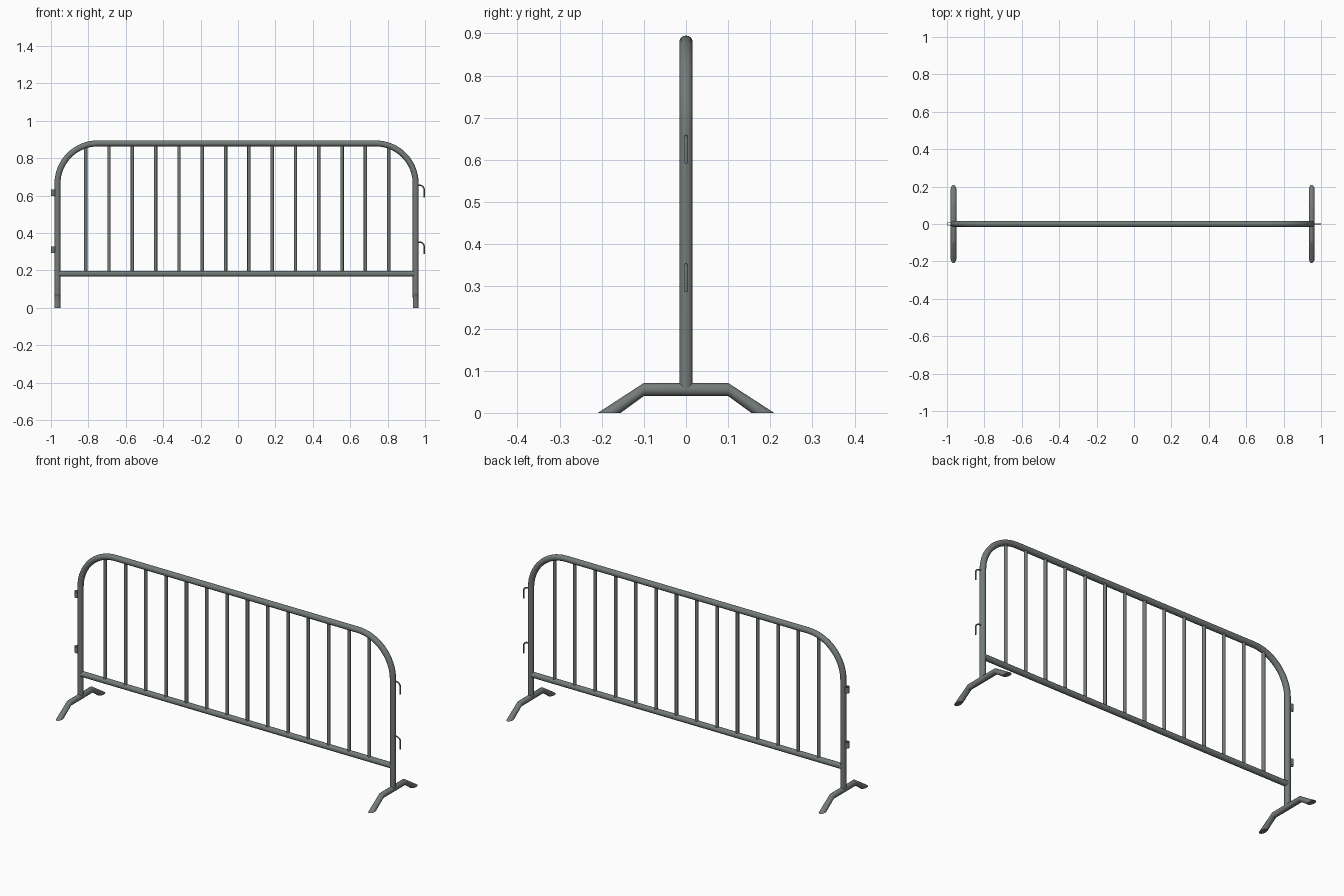
import bpy, bmesh, math

if "Cube" in bpy.data.objects:
    bpy.data.objects.remove(bpy.data.objects["Cube"])

steel = bpy.data.materials.new("galvanised_grey")
steel.diffuse_color = (0.175, 0.2, 0.187, 1)
steel.use_nodes = True
steel.node_tree.nodes["Principled BSDF"].inputs["Base Color"].default_value = steel.diffuse_color

LEFT, RIGHT = -0.965, 0.95      # post centre lines
TOP, BEND, R = 0.879, 0.215, 0.016


def finish(ob, angle=40):
    ob.data.materials.clear()
    ob.data.materials.append(steel)
    bpy.ops.object.select_all(action='DESELECT')
    ob.select_set(True)
    bpy.context.view_layer.objects.active = ob
    bpy.ops.object.shade_smooth_by_angle(angle=math.radians(angle))


def tube(name, pts, radius, res=6):
    """Round bar along a path, turned into a mesh."""
    cu = bpy.data.curves.new(name, 'CURVE')
    cu.dimensions = '3D'
    cu.bevel_depth = radius
    cu.bevel_resolution = res
    cu.use_fill_caps = True
    sp = cu.splines.new('POLY')
    sp.points.add(len(pts) - 1)
    for p, co in zip(sp.points, pts):
        p.co = (*co, 1)
    ob = bpy.data.objects.new(name, cu)
    bpy.context.collection.objects.link(ob)
    bpy.ops.object.select_all(action='DESELECT')
    ob.select_set(True)
    bpy.context.view_layer.objects.active = ob
    bpy.ops.object.convert(target='MESH')
    finish(bpy.context.view_layer.objects.active)


def arc(cx, cz, r, a0, a1, n):
    return [(cx + r * math.cos(math.radians(a0 + (a1 - a0) * i / n)), 0,
             cz + r * math.sin(math.radians(a0 + (a1 - a0) * i / n))) for i in range(n + 1)]


def mesh_object(name, bm):
    bmesh.ops.recalc_face_normals(bm, faces=bm.faces)
    me = bpy.data.meshes.new(name)
    bm.to_mesh(me)
    bm.free()
    ob = bpy.data.objects.new(name, me)
    bpy.context.collection.objects.link(ob)
    finish(ob, 30)


# Outer frame with rounded top corners
path = [(LEFT, 0, 0.055)]
path += arc(LEFT + BEND, TOP - BEND, BEND, 180, 90, 16)
path += arc(RIGHT - BEND, TOP - BEND, BEND, 90, 0, 16)
path += [(RIGHT, 0, 0.055)]
tube("outer_frame", path, R)

# Lower rail and upright bars
tube("lower_rail", [(LEFT, 0, 0.182), (RIGHT, 0, 0.182)], 0.0155)
for i in range(14):
    x = -0.814 + i * 0.1246
    tube(f"upright_bar_{i + 1}", [(x, 0, 0.182), (x, 0, TOP - 0.002)], 0.009, 4)


# Bent feet, cut flat at the ground
def foot(name, x):
    bm = bmesh.new()
    n, r = 20, 0.0155
    rings = []
    for y, flat in ((-0.182, True), (-0.1, False), (0.1, False), (0.182, True)):
        ring = []
        for k in range(n):
            a = 2 * math.pi * k / n
            c, s = math.cos(a), math.sin(a)
            if flat:
                co = (x + r * c, y + math.copysign(0.027, y) * s, 0)
            else:
                co = (x + r * c, y, 0.0555 + r * s)
            ring.append(bm.verts.new(co))
        rings.append(ring)
    for a, b in zip(rings, rings[1:]):
        for k in range(n):
            bm.faces.new((a[k], a[(k + 1) % n], b[(k + 1) % n], b[k]))
    bm.faces.new(rings[0])
    bm.faces.new(rings[-1])
    mesh_object(name, bm)


foot("left_foot", LEFT)
foot("right_foot", RIGHT)


# Open sleeve that receives a neighbour's hook
def sleeve(name, x, z, h, ro, ri, n=20):
    bm = bmesh.new()
    rings = [[bm.verts.new((x + r * math.cos(2 * math.pi * k / n),
                            r * math.sin(2 * math.pi * k / n), zz)) for k in range(n)]
             for r, zz in ((ro, z - h / 2), (ro, z + h / 2), (ri, z + h / 2), (ri, z - h / 2))]
    for j in range(4):
        a, b = rings[j], rings[(j + 1) % 4]
        for k in range(n):
            bm.faces.new((a[k], a[(k + 1) % n], b[(k + 1) % n], b[k]))
    mesh_object(name, bm)


for label, zs, zh in (("upper", 0.615, 0.655), ("lower", 0.31, 0.351)):
    sleeve(f"{label}_sleeve", -0.988, zs, 0.034, 0.012, 0.009)
    hook = [(RIGHT, 0, zh)] + arc(0.971, zh - 0.025, 0.025, 90, 0, 8) + [(0.996, 0, zh - 0.064)]
    tube(f"{label}_hook", hook, 0.004, 3)
